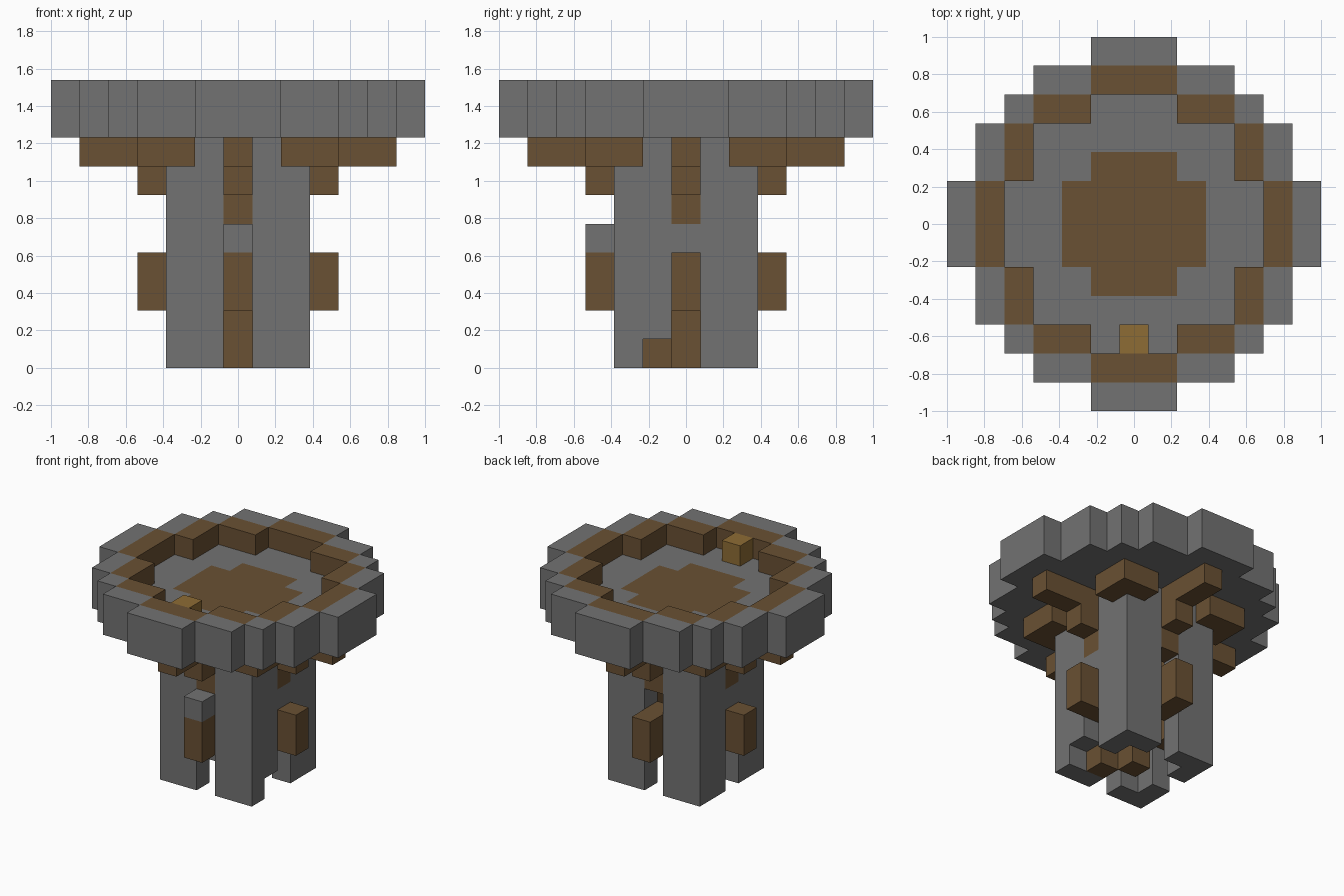
import bpy
import bmesh
from mathutils import Vector

if "Cube" in bpy.data.objects:
    bpy.data.objects.remove(bpy.data.objects["Cube"], do_unlink=True)

U = 2 / 13  # edge of one block


def material(name, rgb):
    m = bpy.data.materials.new(name)
    m.use_nodes = True
    m.diffuse_color = (*rgb, 1)
    m.node_tree.nodes["Principled BSDF"].inputs["Base Color"].default_value = (*rgb, 1)
    return m


STONE = material("stone grey", (0.17, 0.17, 0.17))
WOOD = material("wood brown", (0.144, 0.082, 0.033))
GOLD = material("golden wood", (0.27, 0.15, 0.035))

parts = {}


def box(x, y, z):
    """Blocks in inclusive ranges of grid steps."""
    return {(i, j, k) for i in range(x[0], x[1] + 1)
            for j in range(y[0], y[1] + 1) for k in range(z[0], z[1] + 1)}


def disc(reach, z):
    """Stepped disc: reach[i] is the half depth of column i."""
    return {c for i, r in enumerate(reach) for s in (-1, 1)
            for c in box((s * i, s * i), (-r, r), z)}


def turned(cells, n):
    for _ in range(n):
        cells = {(-j, i, k) for i, j, k in cells}
    return cells


def part(name, mat, cells):
    parts[name] = (mat, cells)


# Basin: stepped disc with a sunken floor and inlaid rim
outer = disc((6, 6, 5, 5, 4, 3, 1), (9, 9))
inlay = disc((5, 5, 4, 4, 3, 1), (9, 9))
hollow = disc((4, 4, 3, 3, 1), (9, 9))
centre = disc((2, 2, 1), (8, 8))
part("basin_rim", STONE, outer - inlay)
part("rim_inlay", WOOD, inlay - hollow)
part("basin_floor", STONE, disc((6, 6, 5, 5, 4, 3, 1), (8, 8)) - centre)
part("floor_inlay", WOOD, centre)
part("basin_spout", GOLD, box((0, 0), (-4, -4), (9, 9)))

# Legs, corner brackets and arms, repeated around the centre
leg = box((1, 2), (1, 2), (0, 7)) - box((1, 1), (1, 1), (0, 7))
bracket = box((2, 3), (2, 3), (7, 7)) - box((2, 2), (2, 2), (7, 7))
arm = box((3, 5), (0, 0), (7, 7)) | box((3, 3), (0, 0), (6, 6)) | box((2, 2), (0, 0), (5, 7))
brace = box((2, 3), (0, 0), (2, 3))
corners = ("back_left", "back_right", "front_right", "front_left")
sides = ("left", "back", "right", "front")
for n in range(4):
    cells = turned(leg, n)
    if corners[n] == "front_left":
        cells -= {(2, -1, 0)}  # notch that shows the foot block
    part(corners[n] + "_leg", STONE, cells)
    part(corners[n] + "_bracket", WOOD, turned(bracket, n))
    part(sides[n] + "_arm", WOOD, turned(arm, n))
    part(sides[n] + "_brace", WOOD, turned(brace, n))
    if sides[n] != "back":
        part(sides[n] + "_crosspiece", STONE, turned({(2, 0, 4)}, n))
part("front_cap", STONE, {(0, -3, 4)})

# Core post and foot block
part("core_post", WOOD, box((0, 0), (0, 0), (0, 7)))
part("foot_block", WOOD, {(1, -1, 0)})

solid = set().union(*(cells for _, cells in parts.values()))


def build(name, mat, cells):
    """Mesh the open faces of a part and merge the flat ones."""
    bm = bmesh.new()
    for cell in sorted(cells):
        mid = Vector(cell) + Vector((0, 0, 0.5))
        for axis in range(3):
            for sign in (-1, 1):
                d = Vector((0, 0, 0))
                d[axis] = sign
                if tuple(int(a + b) for a, b in zip(cell, d)) in solid:
                    continue
                u = Vector((0, 0, 0))
                u[(axis + 1) % 3] = 0.5
                v = d.cross(u)
                corner = mid + d / 2
                ring = (corner - u - v, corner + u - v, corner + u + v, corner - u + v)
                bm.faces.new([bm.verts.new(p * U) for p in ring])
    bmesh.ops.remove_doubles(bm, verts=bm.verts[:], dist=U / 100)
    bmesh.ops.dissolve_limit(bm, angle_limit=0.01, verts=bm.verts[:], edges=bm.edges[:])
    if bm.faces:
        mesh = bpy.data.meshes.new(name)
        bm.to_mesh(mesh)
        mesh.materials.append(mat)
        bpy.context.scene.collection.objects.link(bpy.data.objects.new(name, mesh))
    bm.free()


for name, (mat, cells) in parts.items():
    build(name, mat, cells)
